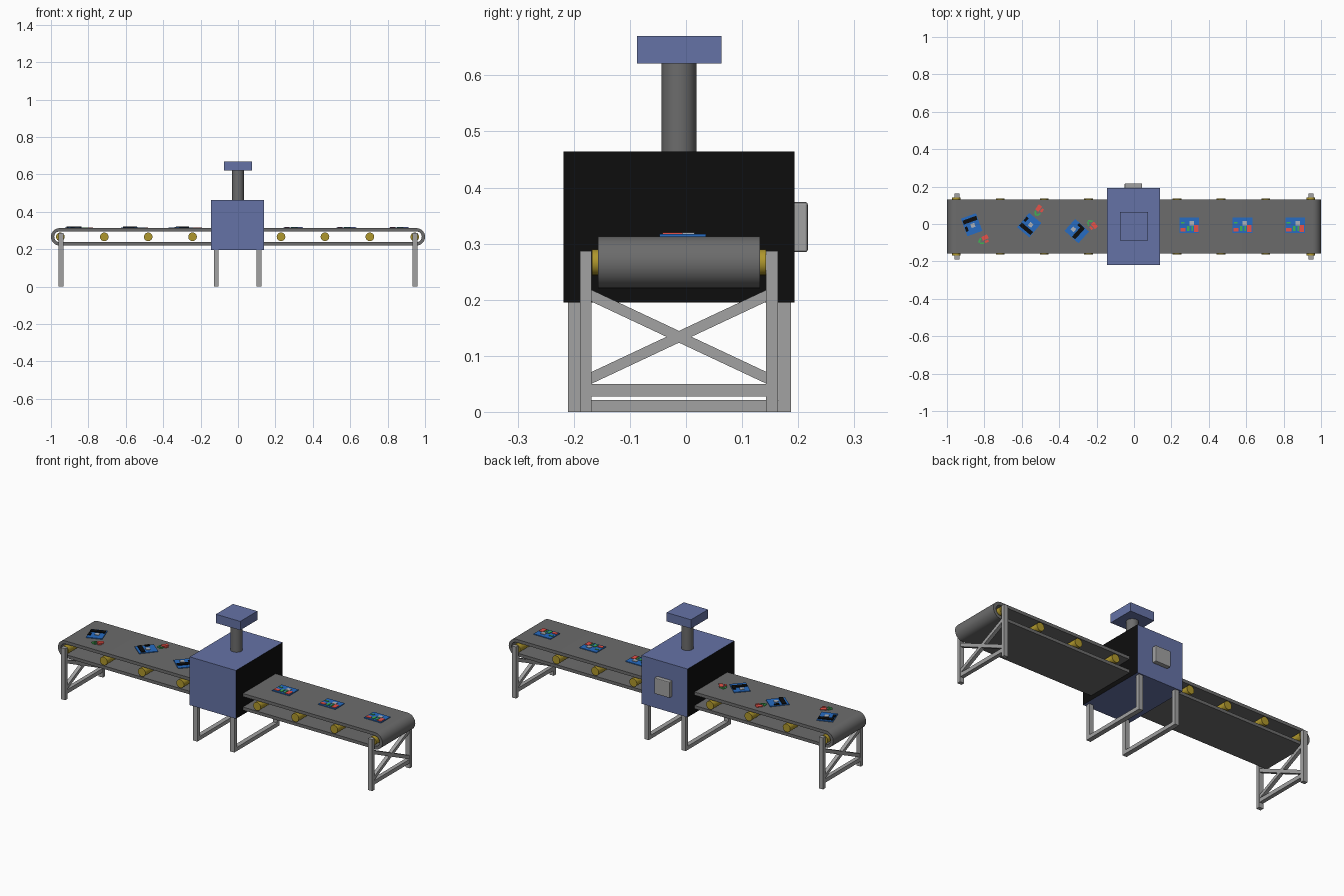
import bpy, bmesh, math
from mathutils import Matrix, Vector

if "Cube" in bpy.data.objects:
    bpy.data.objects.remove(bpy.data.objects["Cube"])

CY = -0.0125   # centre line of the conveyor
RZ = 0.2665    # roller axis height


def material(name, rgb):
    m = bpy.data.materials.new(name)
    m.diffuse_color = (*rgb, 1)
    m.use_nodes = True
    m.node_tree.nodes["Principled BSDF"].inputs["Base Color"].default_value = m.diffuse_color
    return m


BELT = material("belt grey", (0.15, 0.15, 0.15))
STEEL = material("steel grey", (0.36, 0.36, 0.36))
BLUE = material("housing blue", (0.13, 0.17, 0.38))
BLACK = material("black", (0.004, 0.004, 0.004))
GOLD = material("roller gold", (0.43, 0.31, 0.025))
BOARD = material("board blue", (0.02, 0.15, 0.54))
RED = material("red", (0.85, 0.09, 0.07))
GREEN = material("green", (0.05, 0.45, 0.09))
CHIP = material("chip grey", (0.42, 0.45, 0.5))


def finish(name, bm, mat):
    bmesh.ops.recalc_face_normals(bm, faces=bm.faces)
    me = bpy.data.meshes.new(name)
    bm.to_mesh(me)
    bm.free()
    me.materials.append(mat)
    ob = bpy.data.objects.new(name, me)
    bpy.context.collection.objects.link(ob)
    return ob


def box(name, x, y, z, mat, turn=None):
    """Box from (min, max) ranges, with an optional placement matrix."""
    bm = bmesh.new()
    bmesh.ops.create_cube(bm, size=1)
    for v in bm.verts:
        v.co = Vector([(r[0] + r[1]) / 2 + c * (r[1] - r[0])
                       for r, c in zip((x, y, z), v.co)])
    if turn:
        bm.transform(turn)
    return finish(name, bm, mat)


def cylinder(name, radius, length, matrix, mat, sides=32):
    bm = bmesh.new()
    bmesh.ops.create_cone(bm, cap_ends=True, segments=sides, radius1=radius,
                          radius2=radius, depth=length, matrix=matrix)
    for f in bm.faces:
        f.smooth = len(f.verts) == 4
    ob = finish(name, bm, mat)
    smooth(ob)
    return ob


def smooth(ob):
    bpy.ops.object.select_all(action='DESELECT')
    ob.select_set(True)
    bpy.context.view_layer.objects.active = ob
    bpy.ops.object.shade_smooth_by_angle(angle=math.radians(35))


# Belt: a closed band with round ends
def band(radius, y):
    pts = []
    for side, start in ((1, -90), (-1, 90)):
        for i in range(17):
            a = math.radians(start + i * 180 / 16)
            pts.append((side * 0.9535 + radius * math.cos(a), y,
                        RZ + radius * math.sin(a)))
    return pts


bm = bmesh.new()
rings = [[bm.verts.new(p) for p in band(r, y)]
         for r, y in ((0.0465, -0.157), (0.0465, 0.132),
                      (0.029, 0.132), (0.029, -0.157))]
n = len(rings[0])
for k in range(4):
    a, b = rings[k], rings[(k + 1) % 4]
    for i in range(n):
        j = (i + 1) % n
        bm.faces.new((a[i], a[j], b[j], b[i]))
smooth(finish("belt", bm, BELT))

# Rollers
for x in (-0.95, -0.715, -0.48, -0.243, 0.23, 0.465, 0.705, 0.945):
    end = abs(x) > 0.9
    cylinder("roller", 0.023, 0.31 if end else 0.299,
             Matrix.Translation((x, CY, RZ)) @ Matrix.Rotation(math.pi / 2, 4, 'X'),
             GOLD, 24)


# Cross brace: sheared bar running across the frame
def brace(name, x, z0, z1):
    bm = bmesh.new()
    loop = [(-0.169, z0), (0.144, z1), (0.144, z1 + 0.021), (-0.169, z0 + 0.021)]
    f = bm.faces.new([bm.verts.new((x - 0.01, y, z)) for y, z in loop])
    r = bmesh.ops.extrude_face_region(bm, geom=[f])
    bmesh.ops.translate(bm, vec=(0.02, 0, 0),
                        verts=[v for v in r["geom"] if isinstance(v, bmesh.types.BMVert)])
    finish(name, bm, STEEL)


for s in (-1, 1):
    # End frames
    x = s * 0.946
    xr = (x - 0.013, x + 0.013)
    for y in ((-0.189, -0.168), (0.143, 0.164)):
        box("end_leg", xr, y, (0, 0.287), STEEL)
    box("end_rail", (x - 0.011, x + 0.011), (-0.168, 0.143), (0.028, 0.05), STEEL)
    brace("rising_brace", x, 0.05, 0.197)
    brace("falling_brace", x, 0.197, 0.05)
    # Machine legs
    x = s * 0.114 - 0.002
    xr = (x - 0.013, x + 0.013)
    for y in ((-0.21, -0.188), (0.165, 0.187)):
        box("machine_leg", xr, y, (0, 0.2), STEEL)
    box("machine_foot_rail", xr, (-0.188, 0.165), (0, 0.021), STEEL)

# Machine housing: black on the two faces the belt passes through
housing = box("housing", (-0.145, 0.14), (-0.218, 0.193), (0.195, 0.464), BLUE)
housing.data.materials.append(BLACK)
for p in housing.data.polygons:
    if abs(p.normal.x) > 0.9:
        p.material_index = 1

cylinder("neck", 0.031, 0.162, Matrix.Translation((0, CY, 0.543)), BELT)
box("head", (-0.075, 0.075), (-0.087, 0.063), (0.621, 0.67), BLUE)
panel = box("control_panel", (-0.05, 0.044), (0.19, 0.217), (0.285, 0.374), STEEL)
bev = panel.modifiers.new("edge", 'BEVEL')
bev.width = 0.004
bev.segments = 2

# Circuit boards lying on the belt
TOP = 0.313


def plate(name, m, cx, cy, w, d, z0, h, mat, spin=0):
    t = m @ Matrix.Translation((cx, cy, 0)) @ Matrix.Rotation(math.radians(spin), 4, 'Z')
    box(name, (-w / 2, w / 2), (-d / 2, d / 2), (TOP + z0, TOP + z0 + h), mat, t)


def place(x, y, deg):
    return Matrix.Translation((x, y, 0)) @ Matrix.Rotation(math.radians(deg), 4, 'Z')


# Finished boards
for x in (0.296, 0.58, 0.862):
    m = place(x, -0.006, 0)
    plate("circuit_board", m, 0, 0, 0.105, 0.083, 0, 0.004, BOARD)
    plate("processor", m, 0.013, 0.01, 0.024, 0.022, 0.004, 0.003, CHIP)
    plate("red_connector", m, 0.036, -0.018, 0.024, 0.036, 0.004, 0.003, RED)
    plate("red_block", m, -0.034, -0.024, 0.028, 0.018, 0.004, 0.003, RED)
    plate("green_block", m, -0.006, -0.018, 0.014, 0.028, 0.004, 0.003, GREEN)
    plate("green_strip", m, -0.036, 0.012, 0.02, 0.008, 0.004, 0.003, GREEN)
    plate("green_pin", m, 0.016, -0.018, 0.008, 0.028, 0.004, 0.003, GREEN)

# Unfinished boards with loose parts beside them
for x, y, deg, bar, px, py, spin in ((-0.868, -0.004, 110, 0.026, -0.805, -0.083, 25),
                                     (-0.56, -0.006, 50, -0.026, -0.512, 0.072, 55),
                                     (-0.306, -0.038, -42, 0.012, -0.224, -0.002, -50)):
    m = place(x, y, deg)
    plate("open_board", m, 0, 0, 0.1, 0.085, 0, 0.004, BOARD)
    plate("slot", m, bar, 0, 0.022, 0.078, 0.004, 0.005, BLACK)
    plate("small_slot", m, -bar * 0.5, 0.033, 0.026, 0.014, 0.004, 0.005, BLACK)
    plate("open_processor", m, bar - math.copysign(0.032, bar), -0.005,
          0.022, 0.022, 0.004, 0.003, CHIP)
    p = place(px, py, spin)
    plate("loose_red_block", p, 0.012, 0.006, 0.034, 0.022, 0, 0.004, RED)
    plate("loose_red_pin", p, 0.012, -0.016, 0.02, 0.012, 0, 0.004, RED)
    plate("loose_green_strip", p, -0.02, 0.004, 0.026, 0.009, 0, 0.004, GREEN, 40)
    plate("loose_green_pin", p, -0.016, -0.014, 0.022, 0.008, 0, 0.004, GREEN, -25)
